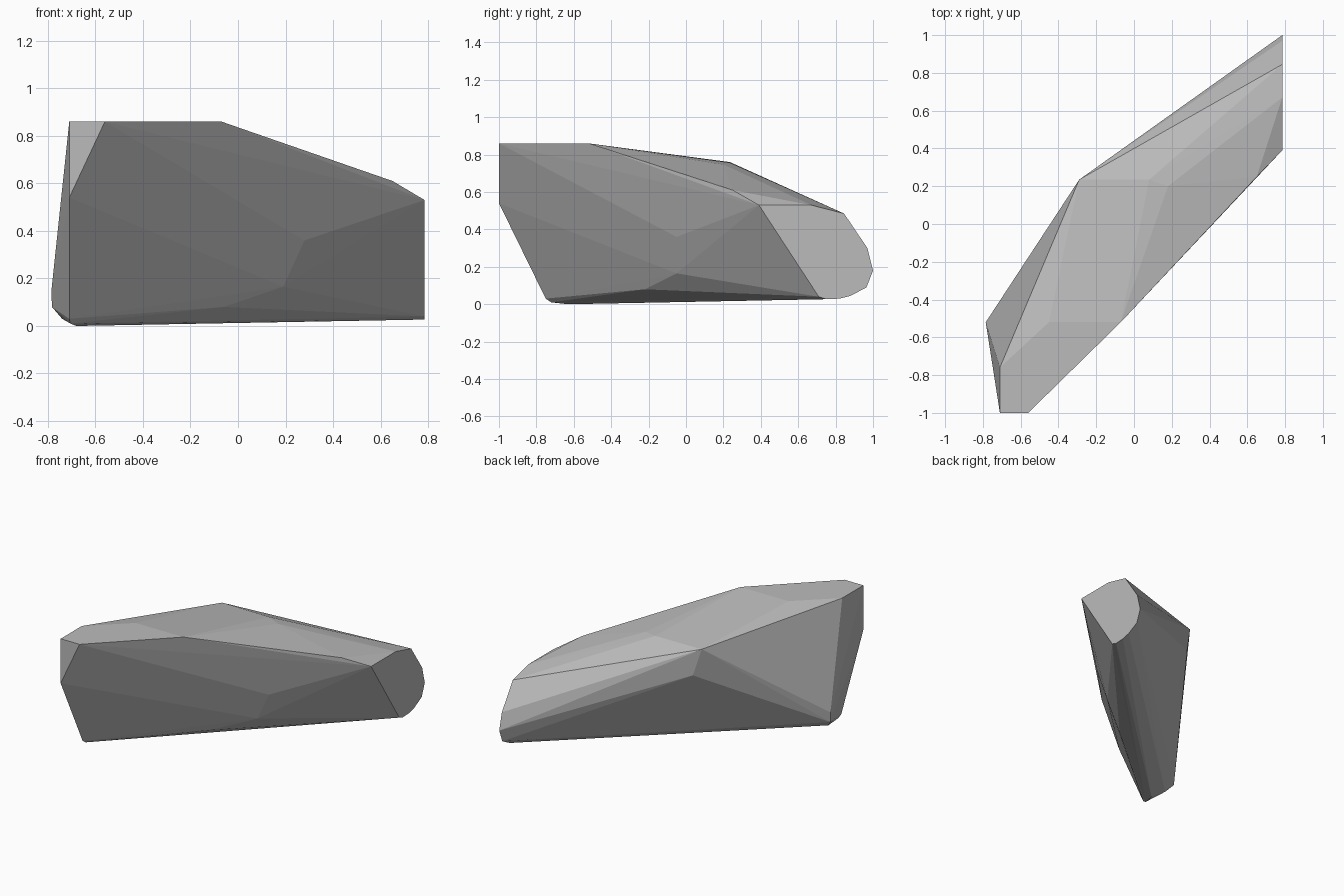
import bpy
import bmesh

if "Cube" in bpy.data.objects:
    bpy.data.objects.remove(bpy.data.objects["Cube"])

# Grey stone
stone = bpy.data.materials.new("stone_grey")
stone.diffuse_color = (0.5, 0.5, 0.5, 1.0)
stone.use_nodes = True
stone.node_tree.nodes["Principled BSDF"].inputs["Base Color"].default_value = stone.diffuse_color

# Flat sheared end, as a (y, z) profile at one x
END_X = 0.785
end_profile = [(0.39, 0.53), (0.67, 0.53), (0.845, 0.485), (0.97, 0.30),
               (1.0, 0.18), (0.965, 0.09), (0.88, 0.045), (0.82, 0.03),
               (0.75, 0.027), (0.71, 0.04)]

# Flat plateau on top, as an (x, y) outline at one height
TOP_Z = 0.86
plateau = [(-0.71, -0.76), (-0.71, -1.0), (-0.56, -1.0),
           (-0.07, -0.52), (-0.45, -0.52)]

# Corners of the sloping top
shoulders = [(-0.29, 0.235, 0.76), (0.08, 0.235, 0.757),
             (0.18, 0.20, 0.747), (0.65, 0.25, 0.61)]

# Corners of the front, back and blunt left end
flanks = [(-0.71, -1.0, 0.54), (0.28, -0.05, 0.36), (0.19, -0.05, 0.165),
          (-0.06, -0.22, 0.08), (-0.24, 0.265, 0.57),
          (-0.785, -0.52, 0.15), (-0.783, -0.52, 0.08)]

# Bottom corners
base = [(-0.71, -0.75, 0.03), (-0.705, -0.72, 0.01),
        (-0.68, -0.63, 0.0), (-0.74, -0.56, 0.03)]

points = [(END_X, y, z) for y, z in end_profile]
points += [(x, y, TOP_Z) for x, y in plateau]
points += shoulders + flanks + base

# Faceted boulder: the skin stretched around all the corners
bm = bmesh.new()
for p in points:
    bm.verts.new(p)
hull = bmesh.ops.convex_hull(bm, input=bm.verts[:])
loose = {g for g in hull["geom_interior"] + hull["geom_unused"]
         if isinstance(g, bmesh.types.BMVert)}
bmesh.ops.delete(bm, geom=list(loose), context='VERTS')
bmesh.ops.dissolve_limit(bm, angle_limit=0.01, verts=bm.verts[:], edges=bm.edges[:])
bmesh.ops.recalc_face_normals(bm, faces=bm.faces[:])

mesh = bpy.data.meshes.new("boulder")
bm.to_mesh(mesh)
bm.free()
mesh.materials.append(stone)
boulder = bpy.data.objects.new("boulder", mesh)
bpy.context.collection.objects.link(boulder)
